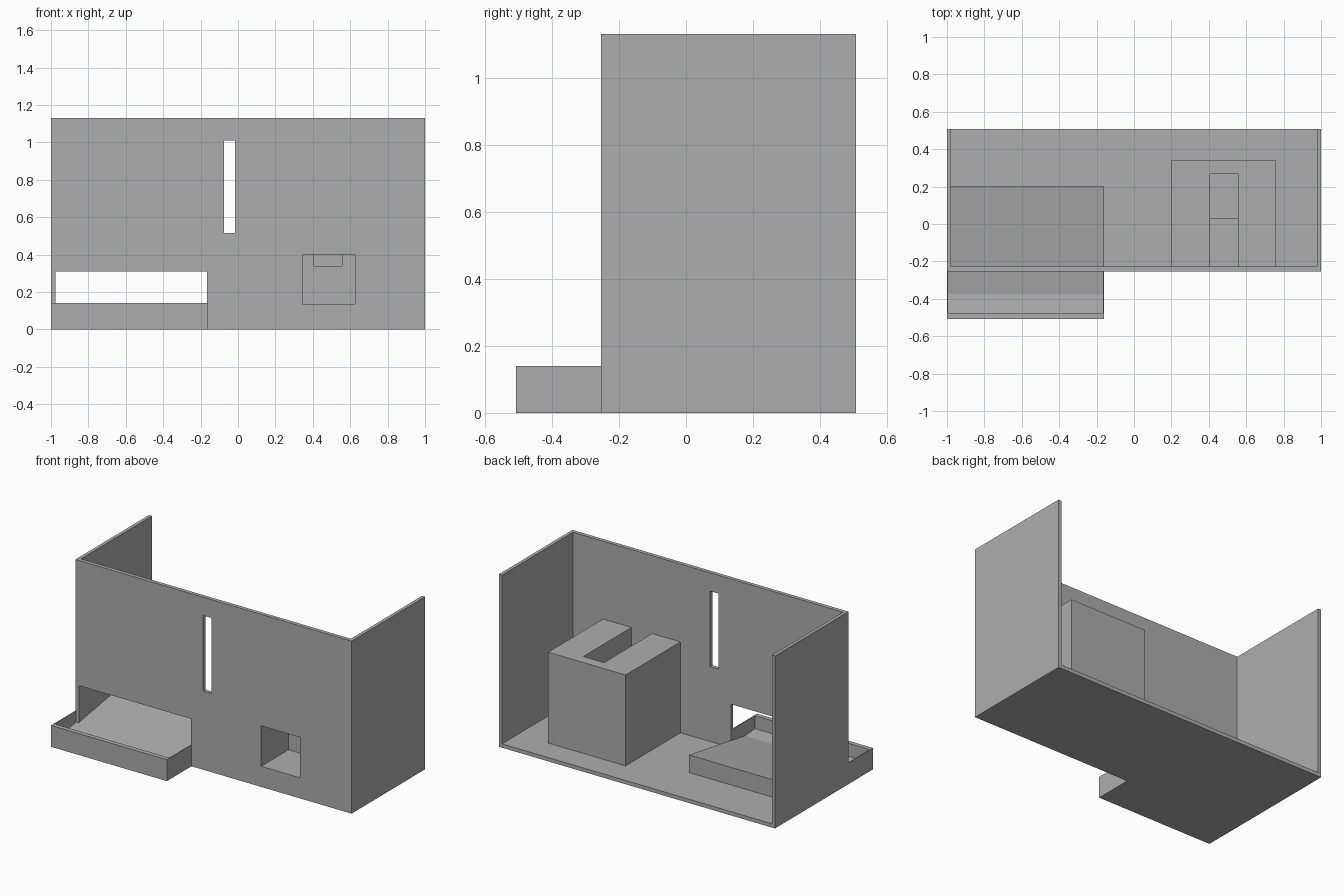
import bpy
import bmesh

cube = bpy.data.objects.get("Cube")
if cube:
    bpy.data.objects.remove(cube, do_unlink=True)

# Single grey finish
grey = bpy.data.materials.new("plain grey")
grey.use_nodes = True
colour = (0.42, 0.42, 0.42, 1)
grey.diffuse_color = colour
grey.node_tree.nodes["Principled BSDF"].inputs["Base Color"].default_value = colour


def add_object(name, bm):
    bmesh.ops.recalc_face_normals(bm, faces=bm.faces)
    mesh = bpy.data.meshes.new(name)
    bm.to_mesh(mesh)
    bm.free()
    mesh.materials.append(grey)
    obj = bpy.data.objects.new(name, mesh)
    bpy.context.collection.objects.link(obj)
    return obj


def box(name, x, y, z):
    bm = bmesh.new()
    bmesh.ops.create_cube(bm, size=1)
    for v in bm.verts:
        v.co = [lo if c < 0 else hi for c, (lo, hi) in zip(v.co, (x, y, z))]
    return add_object(name, bm)


def prism(name, profile, x0, x1):
    """Extrude a (y, z) profile along x."""
    bm = bmesh.new()
    face = bm.faces.new([bm.verts.new((x0, y, z)) for y, z in profile])
    ext = bmesh.ops.extrude_face_region(bm, geom=[face])
    for v in ext["geom"]:
        if isinstance(v, bmesh.types.BMVert):
            v.co.x = x1
    return add_object(name, bm)


def cut(target, *cutters):
    for cutter in cutters:
        cutter.hide_render = True
        mod = target.modifiers.new("cut", "BOOLEAN")
        mod.operation = "DIFFERENCE"
        mod.solver = "EXACT"
        mod.object = cutter
        bpy.context.view_layer.objects.active = target
        bpy.ops.object.modifier_apply(modifier=mod.name)
        bpy.data.objects.remove(cutter, do_unlink=True)


FRONT, BACK, TOP = -0.253, 0.507, 1.13
T = 0.025                      # panel thickness
SIDE = 0.978                   # inner face of side walls
INNER = FRONT + T              # inner face of front wall
TRAY_R = -0.16                 # tray edge nearest the middle
TRAY_F, RIM = -0.507, 0.14     # tray front and rim height

# Floor and side walls
box("floor", (-1, 1), (FRONT, BACK), (0, T))
for label, s in (("left", 1), ("right", -1)):
    box(label + "_wall", sorted((s * SIDE, s)), (FRONT, BACK), (T, TOP))

# Front wall with its openings
wall = box("front_wall", (-SIDE, SIDE), (FRONT, INNER), (T, TOP))
bm = bmesh.new()
bmesh.ops.create_cone(bm, cap_ends=True, segments=48, radius1=0.107, radius2=0.107, depth=0.3)
for v in bm.verts:
    v.co = (v.co.x + 0.433, v.co.z + FRONT, v.co.y + 0.9)
round_hole = add_object("round_cutter", bm)
through = (FRONT - 0.1, INNER + 0.1)
cut(wall, round_hole,
    box("slit_cutter", (-0.075, -0.015), through, (0.515, 1.01)),
    box("ramp_cutter", (-SIDE + 0.002, -0.165), through, (0.03, 0.31)),
    box("window_cutter", (0.345, 0.625), through, (0.135, 0.4)))

# Block behind the square window, with a drop slot leading into its cavity
block = box("drop_block", (0.2, 0.76), (INNER, 0.34), (T, 0.62))
cut(block,
    box("cavity_cutter", (0.345, 0.625), (INNER - 0.1, 0.03), (0.135, 0.4)),
    box("slot_cutter", (0.405, 0.555), (INNER - 0.1, 0.27), (0.34, 0.8)))

# Catch tray in front of the wall
box("tray_floor", (-1, TRAY_R), (TRAY_F, FRONT), (0, T))
box("tray_front_rim", (-1, TRAY_R), (TRAY_F, TRAY_F + 0.03), (T, RIM))
for label, x in (("left", TRAY_R - 0.005), ("right", -1)):
    box("tray_" + label + "_rim", (x, x + 0.005), (TRAY_F + 0.03, FRONT), (T, RIM))

# Ramp running down through the low opening into the tray
prism("ramp", [(0.2, T), (0.2, RIM), (-0.375, 0.046), (TRAY_F + 0.03, 0.055),
               (TRAY_F + 0.03, T)], -0.995, TRAY_R - 0.001)
